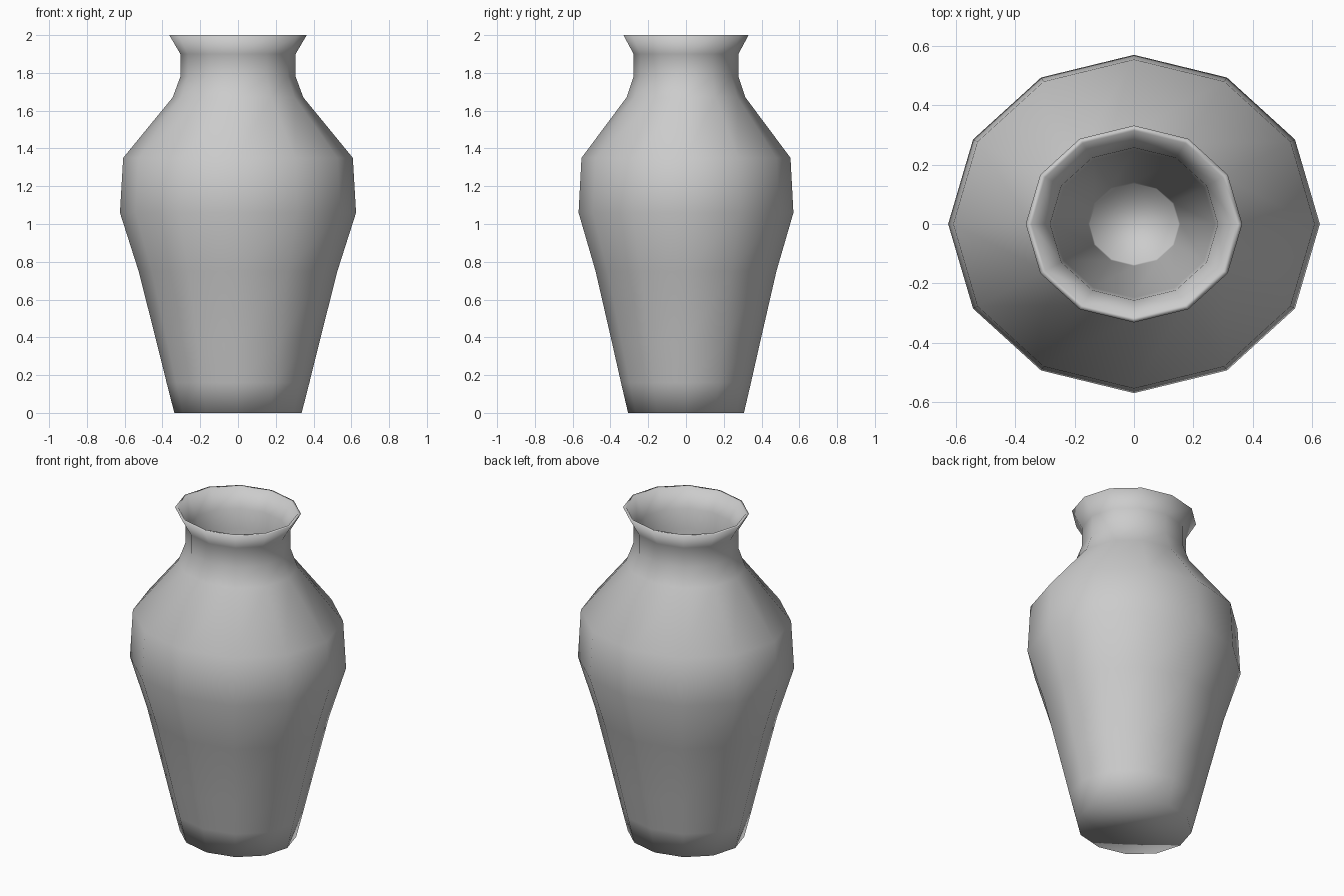
import bpy
import bmesh
from math import cos, sin, tau

if "Cube" in bpy.data.objects:
    bpy.data.objects.remove(bpy.data.objects["Cube"])

SIDES = 12
Y_SCALE = 0.91  # slightly oval plan

# (radius, height): outer wall from foot to lip, then inner wall down to floor
outer = [(0.337, 0.0), (0.378, 0.16), (0.43, 0.37), (0.526, 0.75), (0.625, 1.06),
         (0.608, 1.35), (0.346, 1.67), (0.305, 1.78), (0.305, 1.90), (0.364, 2.0)]
inner = [(0.345, 2.0), (0.282, 1.89), (0.272, 1.77), (0.155, 0.16), (0.15, 0.10)]


def lathe(name, profile):
    """Closed lathe: rings joined by quads, first and last ring capped."""
    bm = bmesh.new()
    rings = [[bm.verts.new((r * cos(tau * i / SIDES), r * Y_SCALE * sin(tau * i / SIDES), z))
              for i in range(SIDES)] for r, z in profile]
    for a, b in zip(rings, rings[1:]):
        for i in range(SIDES):
            j = (i + 1) % SIDES
            bm.faces.new((a[i], a[j], b[j], b[i]))
    bm.faces.new(rings[0][::-1])   # underside
    bm.faces.new(rings[-1])        # inside floor
    bmesh.ops.recalc_face_normals(bm, faces=bm.faces)
    for f in bm.faces:
        f.smooth = True
    mesh = bpy.data.meshes.new(name)
    bm.to_mesh(mesh)
    bm.free()
    obj = bpy.data.objects.new(name, mesh)
    bpy.context.collection.objects.link(obj)
    return obj


# Vase body with hollow inside
lathe("vase", outer + inner)
